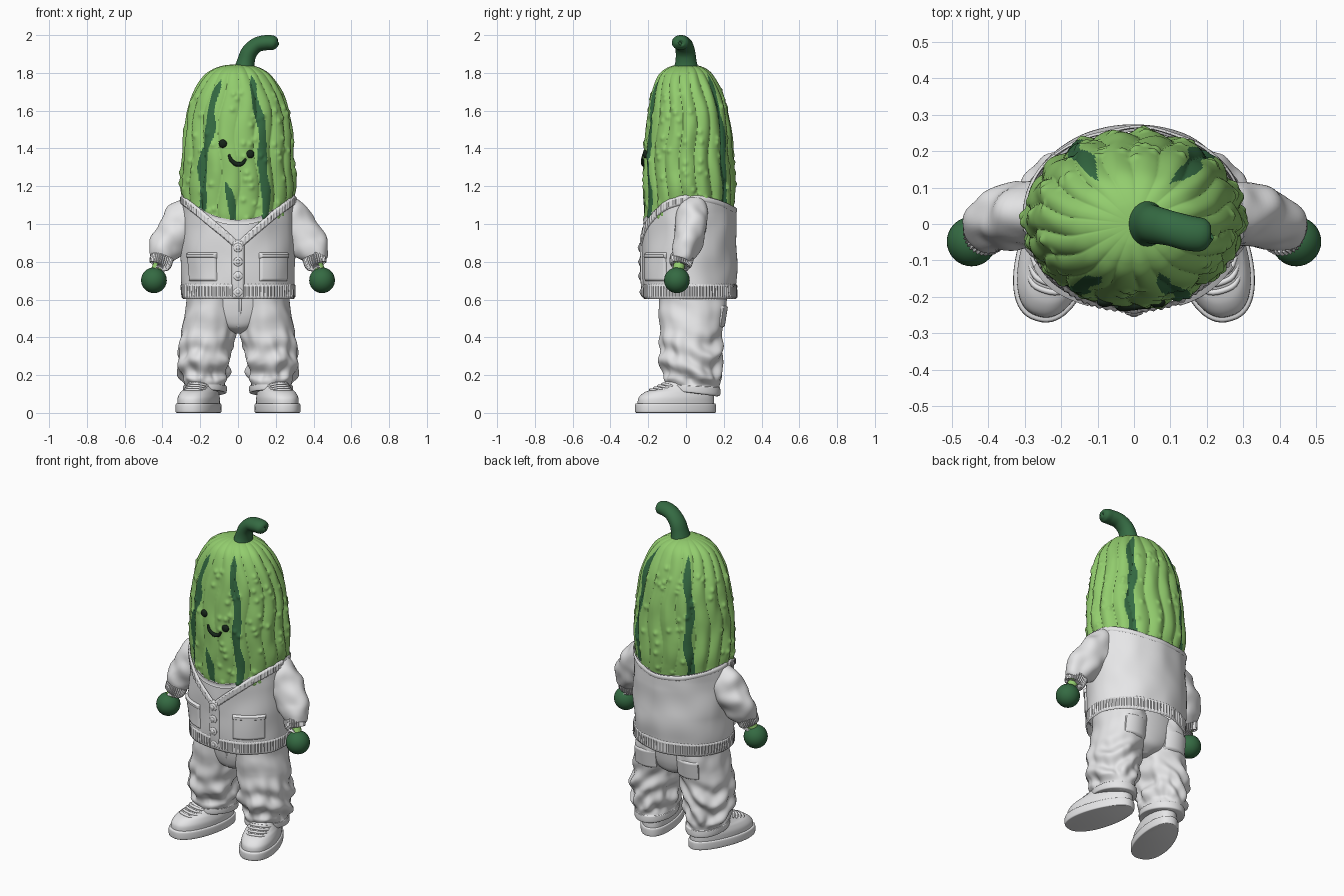
import bpy, bmesh, random
from math import sin, cos, pi, radians, exp
from mathutils import Vector, Matrix, noise, kdtree
from mathutils.bvhtree import BVHTree

random.seed(4)
if "Cube" in bpy.data.objects:
    bpy.data.objects.remove(bpy.data.objects["Cube"])


def material(name, r, g, b):
    m = bpy.data.materials.new(name)
    m.use_nodes = True
    m.diffuse_color = (r, g, b, 1)
    bsdf = m.node_tree.nodes["Principled BSDF"]
    bsdf.inputs["Base Color"].default_value = (r, g, b, 1)
    bsdf.inputs["Roughness"].default_value = 0.7
    return m


light_green = material("light green", 0.29, 0.61, 0.155)
dark_green = material("dark green", 0.035, 0.145, 0.055)
cloth = material("pale grey cloth", 0.8, 0.8, 0.81)
black = material("green black", 0.008, 0.018, 0.01)
parts = []


def finish(name, bm, mats):
    mesh = bpy.data.meshes.new(name)
    bm.to_mesh(mesh)
    bm.free()
    for m in mats:
        mesh.materials.append(m)
    obj = bpy.data.objects.new(name, mesh)
    bpy.context.scene.collection.objects.link(obj)
    parts.append(obj)
    return obj


def skin(name, f, nu, nv, mats, loop=True, caps=True, pick=None):
    """Grid surface through f(u, v), optionally closed around u and capped."""
    bm = bmesh.new()
    cols = nu if loop else nu + 1
    rows = [[bm.verts.new(f(i / nu, j / nv)) for i in range(cols)] for j in range(nv + 1)]
    for j in range(nv):
        for i in range(nu):
            k = (i + 1) % cols
            face = bm.faces.new((rows[j][i], rows[j][k], rows[j + 1][k], rows[j + 1][i]))
            if pick:
                face.material_index = pick((i + 0.5) / nu, (j + 0.5) / nv)
    if loop and caps:
        bm.faces.new(rows[0][::-1])
        bm.faces.new(rows[-1])
        bmesh.ops.recalc_face_normals(bm, faces=bm.faces)
    return finish(name, bm, mats)


def spline(rows, v):
    """Smooth interpolation through a list of tuples."""
    n = len(rows) - 1
    x = min(max(v, 0), 1) * n
    i = min(int(x), n - 1)
    t = x - i
    quad = zip(rows[max(i - 1, 0)], rows[i], rows[i + 1], rows[min(i + 2, n)])
    return [b + t / 2 * (c - a + t * (2 * a - 5 * b + 4 * c - d + t * (3 * (b - c) + d - a)))
            for a, b, c, d in quad]


def tube(name, path, mat, nu=24, nv=24, ribs=0, crease=0, depth=1):
    """Tube along (x, y, z, radius) points; depth scales it front to back."""
    def f(u, v):
        x, y, z, r = spline(path, v)
        t = Vector(spline(path, v + 0.01)[:3]) - Vector(spline(path, v - 0.01)[:3])
        side = t.cross(Vector((0, 1, 0))).normalized()
        up = side.cross(t).normalized()
        a = 2 * pi * u
        d = side * cos(a) + up * sin(a) * depth
        p = Vector((x, y, z)) + d * (r + (0.003 * cos(ribs * a) if ribs else 0))
        return p + d * crease * noise.noise(p * 12)
    return skin(name, f, nu, nv, [mat])


def ball(name, loc, size, mat):
    bm = bmesh.new()
    bmesh.ops.create_uvsphere(bm, u_segments=32, v_segments=20, radius=1)
    bm.transform(Matrix.Translation(loc) @ Matrix.Diagonal((*size, 1)))
    return finish(name, bm, [mat])


# Gherkin body: ribbed, knobbly, with dark stripes
BODY = [(0.94, 0.24, 0.2, 0.01), (1.02, 0.278, 0.228, 0.012), (1.1, 0.288, 0.234, 0.015),
        (1.2, 0.298, 0.24, 0.015), (1.3, 0.297, 0.238, 0.015), (1.4, 0.292, 0.233, 0.013),
        (1.5, 0.281, 0.223, 0.012), (1.6, 0.265, 0.208, 0.01), (1.7, 0.232, 0.184, 0.005),
        (1.78, 0.182, 0.15, 0), (1.82, 0.13, 0.11, 0), (1.84, 0.07, 0.06, 0), (1.845, 0.005, 0.005, 0)]


def body_base(u, v):
    z, rx, ry, cy = spline(BODY, v)
    a = 2 * pi * u
    rib = abs(cos(9 * a + 0.5 * sin(z * 14 + 2 * cos(a)))) ** 0.8
    lump = noise.noise(Vector((cos(a) * 4, sin(a) * 4, z * 7)))
    k = 0.965 + 0.055 * rib + 0.03 * lump
    return Vector((rx * k * cos(a), cy + ry * k * sin(a), z))


nubs = kdtree.KDTree(150)
for i in range(150):
    nubs.insert(body_base(random.random(), random.uniform(0.05, 0.68)), i)
nubs.balance()


def body_point(u, v):
    p = body_base(u, v)
    dist = nubs.find(p)[2]
    return p + Vector((p.x, p.y, 0)).normalized() * 0.008 * exp(-(dist / 0.014) ** 2)


# bottom angle, top angle, highest z, half width in degrees
STRIPES = [(-133, -117, 1.77, 5), (-60, -68, 1.79, 4.8), (50, 52, 1.8, 5),
           (126, 123, 1.8, 5), (-96, -103, 1.23, 3.6)]


def stripe(u, v):
    z = spline(BODY, v)[0]
    for a0, a1, hi, width in STRIPES:
        mid = a0 + (a1 - a0) * (z - 1.05) / (hi - 1.05) + 2 * sin(z * 18)
        half = (width + 0.8 * sin(z * 31 + a0)) * min(1, max(0, (hi - z) / 0.05))
        if abs((360 * u - mid + 180) % 360 - 180) < half:
            return 1
    return 0


body = skin("gherkin_body", body_point, 300, 190, [light_green, dark_green], pick=stripe)
tube("stem", [(0.032, 0, 1.8, 0.06), (0.042, 0, 1.86, 0.047), (0.06, -0.003, 1.91, 0.043),
              (0.1, -0.012, 1.948, 0.04), (0.15, -0.025, 1.96, 0.04),
              (0.19, -0.03, 1.959, 0.037), (0.208, -0.032, 1.957, 0.022), (0.211, -0.032, 1.957, 0.006)],
     dark_green, 32, 48, depth=1.2)

# Face
tree = BVHTree.FromPolygons([v.co for v in body.data.vertices],
                            [p.vertices[:] for p in body.data.polygons])


def on_front(x, z):
    return tree.ray_cast(Vector((x, -1, z)), Vector((0, 1, 0)))[0]


for name, x, z in (("right_eye", -0.08, 1.425), ("left_eye", 0.064, 1.37)):
    ball(name, on_front(x, z), (0.022, 0.014, 0.022), black)
smile = [(-0.048, 1.368, 0.006), (-0.036, 1.338, 0.01), (-0.008, 1.317, 0.012),
         (0.022, 1.32, 0.01), (0.042, 1.345, 0.006)]
tube("smile", [(x, on_front(x, z).y - 0.002, z, r) for x, z, r in smile], black, 12, 24)


# Cardigan and shirt, all following one torso surface
def torso(a, z, off):
    k = off + 0.006 * sin(pi * min(max((z - 0.66) / 0.4, 0), 1))
    k += 0.012 * noise.noise(Vector((2 * cos(a), 2 * sin(a), z * 6)))
    return Vector(((0.298 + k) * cos(a), 0.018 + (0.246 + k) * sin(a), z))


def panel(name, a0, a1, lo, hi, off, nu, nv, surface=torso, ribs=0, loop=False):
    """Raised cloth patch between two angles and two height functions."""
    def f(u, v):
        a = a0 + (a1 - a0) * u
        zl, zh = lo(a), hi(a)
        edge = (zh - zl) * min(v, 1 - v)
        if not loop:
            edge = min(edge, (a1 - a0) * 0.28 * min(u, 1 - u))
        lift = min(1, edge / 0.01)
        bump = 0.0025 * cos(ribs * a) if ribs else 0
        return surface(a, zl + (zh - zl) * v, -0.003 + (off + 0.003 + bump) * lift)
    return skin(name, f, nu, nv, [cloth], loop, False)


def flat(z):
    return lambda a: z


def back_dip(a):
    return 1.15 - 0.065 * max(0, sin(a)) ** 2


def v_neck(a):
    return 0.9 + 0.25 * abs(cos(a)) ** 0.9 if sin(a) < 0 else back_dip(a)


def shirt_neck(a):
    return 1.15 - 0.128 * sin(a) ** 2 if sin(a) < 0 else back_dip(a)


skin("cardigan", lambda u, v: torso(2 * pi * u, 0.62 + (v_neck(2 * pi * u) - 0.62) * v, 0),
     192, 50, [cloth], caps=False)
skin("shirt", lambda u, v: torso(2 * pi * u, 0.8 + (shirt_neck(2 * pi * u) - 0.8) * v, -0.012),
     128, 20, [cloth], caps=False)
panel("shirt_collar", 0, 2 * pi, lambda a: shirt_neck(a) - 0.028, shirt_neck, -0.005, 128, 8, loop=True)
panel("cardigan_back_neck", 0, pi, lambda a: v_neck(a) - 0.03, lambda a: v_neck(a) + 0.003, 0.004, 96, 8)
panel("cardigan_front_band", pi, 2 * pi, lambda a: v_neck(a) - 0.05, lambda a: v_neck(a) + 0.004,
      0.007, 200, 10, ribs=90)
panel("cardigan_hem", 0, 2 * pi, flat(0.602), flat(0.685), 0.004, 360, 14, ribs=90, loop=True)
front = -pi / 2
panel("button_placket", front - 0.12, front + 0.12, flat(0.602), flat(0.915), 0.009, 16, 50)
for z in (0.875, 0.8, 0.725, 0.64):
    spot = torso(front, z, 0.009)
    ball("button", spot, (0.024, 0.007, 0.024), cloth)
    ball("button_centre", spot - Vector((0, 0.006, 0)), (0.011, 0.005, 0.011), cloth)
for side, word in ((1, "left"), (-1, "right")):
    mid = front + side * 0.72
    panel(word + "_pocket", mid - 0.34, mid + 0.34, flat(0.695), flat(0.84), 0.01, 32, 24)
    panel(word + "_pocket_band", mid - 0.35, mid + 0.35, flat(0.815), flat(0.85), 0.015, 32, 10)

    # Sleeves and hands
    def arm(rows):
        return [(side * x, y, z, r) for x, y, z, r in rows]
    tube(word + "_sleeve", arm([(0.2, 0.03, 1.07, 0.08), (0.25, 0.03, 1.045, 0.105), (0.31, 0.025, 0.98, 0.106),
                                (0.365, 0.008, 0.9, 0.096), (0.398, -0.012, 0.84, 0.08),
                                (0.41, -0.025, 0.805, 0.06)]), cloth, 48, 40, crease=0.02, depth=0.82)
    tube(word + "_cuff", arm([(0.4, -0.02, 0.83, 0.05), (0.402, -0.021, 0.825, 0.06),
                              (0.412, -0.03, 0.785, 0.056), (0.414, -0.031, 0.78, 0.04)]), cloth, 128, 16, ribs=32)
    tube(word + "_wrist", arm([(0.405, -0.028, 0.82, 0.03), (0.445, -0.048, 0.72, 0.03)]), light_green)
    ball(word + "_hand", (side * 0.445, -0.048, 0.702), (0.068,) * 3, dark_green)

    # Baggy trouser leg with stacked creases
    LEG = [(0.105, 0.175, 0.035, 0.1, 0.13), (0.109, 0.175, 0.035, 0.114, 0.146),
           (0.14, 0.175, 0.035, 0.116, 0.146), (0.148, 0.175, 0.035, 0.11, 0.14),
           (0.2, 0.178, 0.033, 0.122, 0.15), (0.27, 0.18, 0.025, 0.136, 0.162),
           (0.35, 0.172, 0.022, 0.142, 0.164), (0.45, 0.152, 0.028, 0.146, 0.166),
           (0.55, 0.138, 0.035, 0.136, 0.18), (0.64, 0.135, 0.035, 0.132, 0.18)]

    def leg(u, v):
        z, cx, cy, rx, ry = spline(LEG, v)
        a = 2 * pi * u
        c, s = side * cos(a), sin(a)
        low = min(max((0.5 - z) / 0.2, 0.2), 1) * min(max((z - 0.14) / 0.04, 0), 1)
        fold = 0.008 * sin(z * 52 + 3 * c + 5 * s * c)
        k = low * (fold + 0.028 * noise.noise(Vector((2.5 * c, 2.5 * s, z * 11 + s))))
        z -= 0.018 * s * max(0, 1 - v * 2)
        return Vector((side * cx + (rx + k) * cos(a), cy + (ry + k) * s, z))
    skin(word + "_trouser_leg", leg, 96, 100, [cloth])
    panel(word + "_back_pocket", radians(58), radians(122), flat(0.45), flat(0.57), 0.009, 20, 20,
          lambda a, z, off: Vector((side * (0.145 + (0.14 + off) * cos(a)),
                                    0.03 + (0.165 + 0.16 * (z - 0.45) + off) * sin(a), z)))

    # Shoe: outlines stacked by height, turned outwards
    def shoe_layer(rows):
        def f(u, v):
            z, toe, heel, w = spline(rows, v)
            c, s = cos(2 * pi * u), sin(2 * pi * u)
            x = w * (1 - 0.1 * s) * abs(c) ** 0.85 * (1 if c > 0 else -1)
            return Vector((x, (toe + heel) / 2 + (heel - toe) / 2 * s, z))
        return f
    turn = Matrix.Translation((side * 0.203, -0.05, 0)) @ Matrix.Rotation(side * 0.29, 4, 'Z')
    pieces = [
        skin(word + "_sole", shoe_layer([(0, -0.214, 0.208, 0.096), (0.006, -0.224, 0.214, 0.105),
             (0.044, -0.224, 0.214, 0.105), (0.051, -0.213, 0.206, 0.097)]), 64, 18, [cloth]),
        skin(word + "_shoe_upper", shoe_layer([(0.045, -0.212, 0.205, 0.096), (0.08, -0.206, 0.204, 0.096),
             (0.108, -0.175, 0.2, 0.088), (0.125, -0.13, 0.195, 0.08), (0.145, -0.085, 0.19, 0.072),
             (0.17, -0.05, 0.185, 0.066), (0.19, -0.03, 0.18, 0.06)]), 64, 36, [cloth])]
    for i in range(4):
        y, z = -0.145 + 0.022 * i, 0.121 + 0.01 * i
        pieces.append(tube(word + "_lace", [(-0.06, y + 0.04, z - 0.01, 0.006), (-0.03, y + 0.01, z, 0.008),
                      (0.03, y + 0.01, z, 0.008), (0.06, y + 0.04, z - 0.01, 0.006)], cloth, 10, 14))
    for piece in pieces:
        piece.data.transform(turn)

# Trouser seat and fly
SEAT = [(0.42, 0.03, 0.08), (0.45, 0.13, 0.135), (0.5, 0.22, 0.158), (0.57, 0.26, 0.17), (0.64, 0.265, 0.175)]


def seat(u, v):
    z, rx, ry = spline(SEAT, v)
    return Vector((rx * cos(2 * pi * u), 0.035 + ry * sin(2 * pi * u), z))


skin("trouser_seat", seat, 64, 24, [cloth])
tube("trouser_fly", [(0.012, -0.135, 0.61, 0.007), (0.012, -0.13, 0.55, 0.007), (0, -0.1, 0.455, 0.007)], cloth, 12, 16)

# Smooth shading with crisp edges kept
bpy.ops.object.select_all(action='DESELECT')
for obj in parts:
    obj.select_set(True)
bpy.context.view_layer.objects.active = body
bpy.ops.object.shade_smooth_by_angle(angle=radians(50))
